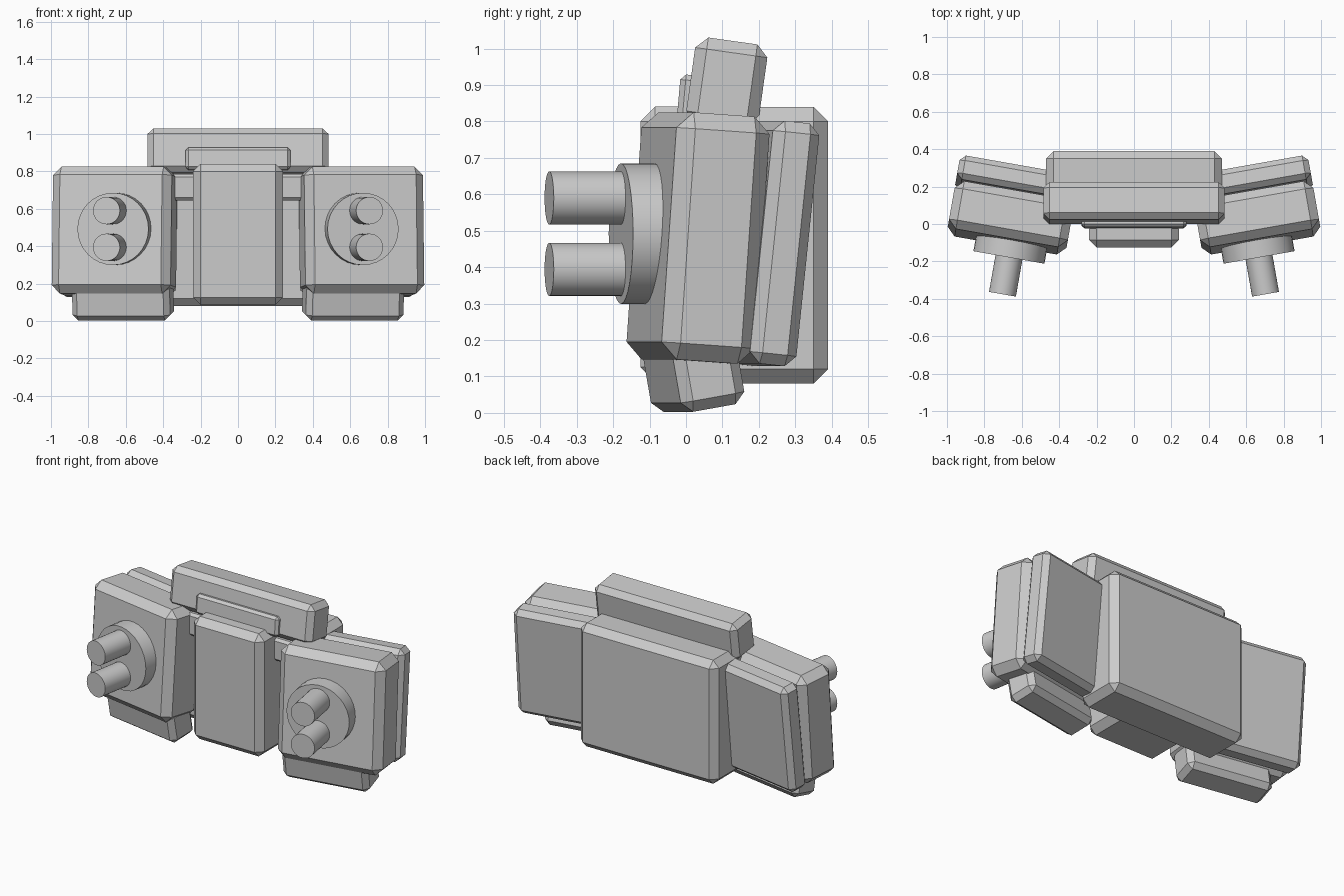
import bpy, math
from mathutils import Matrix, Vector

cube = bpy.data.objects.get("Cube")
if cube:
    bpy.data.objects.remove(cube, do_unlink=True)

grey = bpy.data.materials.new("light_grey")
grey.use_nodes = True
GREY = (0.6, 0.6, 0.6, 1)
grey.diffuse_color = GREY
grey.node_tree.nodes["Principled BSDF"].inputs["Base Color"].default_value = GREY


def finish(name):
    obj = bpy.context.object
    obj.name = name
    obj.data.materials.append(grey)
    bpy.ops.object.shade_smooth_by_angle(angle=math.radians(30))
    return obj


def block(name, center, size, lean=0, turn=0, chamfer=0.04):
    """Chamfered box, leaned about x and then turned about z (degrees)."""
    bpy.ops.mesh.primitive_cube_add(size=1)
    obj = bpy.context.object
    obj.data.transform(Matrix.Diagonal((*size, 1)))
    mod = obj.modifiers.new("chamfer", 'BEVEL')
    mod.width = chamfer
    mod.segments = 1
    bpy.ops.object.modifier_apply(modifier=mod.name)
    obj.location = center
    obj.rotation_euler = (math.radians(lean), 0, math.radians(turn))
    return finish(name)


def rod(name, base, direction, start, end, radius, sides=32):
    """Cylinder along a direction, from start to end distance off the base."""
    bpy.ops.mesh.primitive_cylinder_add(
        vertices=sides, radius=radius, depth=end - start,
        location=Vector(base) + direction * (start + end) / 2,
        rotation=direction.to_track_quat('Z', 'Y').to_euler())
    return finish(name)


# Central housing
block("back_housing", (0, 0.24, 0.46), (0.94, 0.3, 0.76))
block("front_panel", (0, 0.02, 0.463), (0.48, 0.29, 0.755))
block("cross_bar", (0, 0.11, 0.715), (0.8, 0.2, 0.14), chamfer=0.015)

# Top block with its small front lip
block("top_block", (0, 0.112, 0.902), (0.97, 0.2, 0.24), lean=-8, chamfer=0.032)
block("top_lip", (0, 0.04, 0.865), (0.56, 0.12, 0.12), lean=-5, chamfer=0.015)

# Side pods, mirrored left and right
for label, s in (("left", 1), ("right", -1)):
    turn = 10 * s
    block(label + "_pod", (0.66 * s, 0.033, 0.48), (0.645, 0.26, 0.68), -4, turn, 0.045)
    block(label + "_pod_back", (0.627 * s, 0.22, 0.465), (0.645, 0.13, 0.67), -6, turn, 0.03)
    block(label + "_foot", (0.615 * s, 0.02, 0.112), (0.53, 0.18, 0.2), 10, turn, 0.03)

    # Round mount and twin barrels
    a = math.radians(turn)
    forward = Vector((math.sin(a), -math.cos(a), 0))
    mount = (0.653 * s, -0.09, 0.492)
    rod(label + "_mount", mount, forward, -0.03, 0.09, 0.193)
    for side, dz in (("upper", 0.098), ("lower", -0.098)):
        base = (mount[0], mount[1], mount[2] + dz)
        rod(f"{label}_{side}_barrel", base, forward, 0, 0.29, 0.073)
